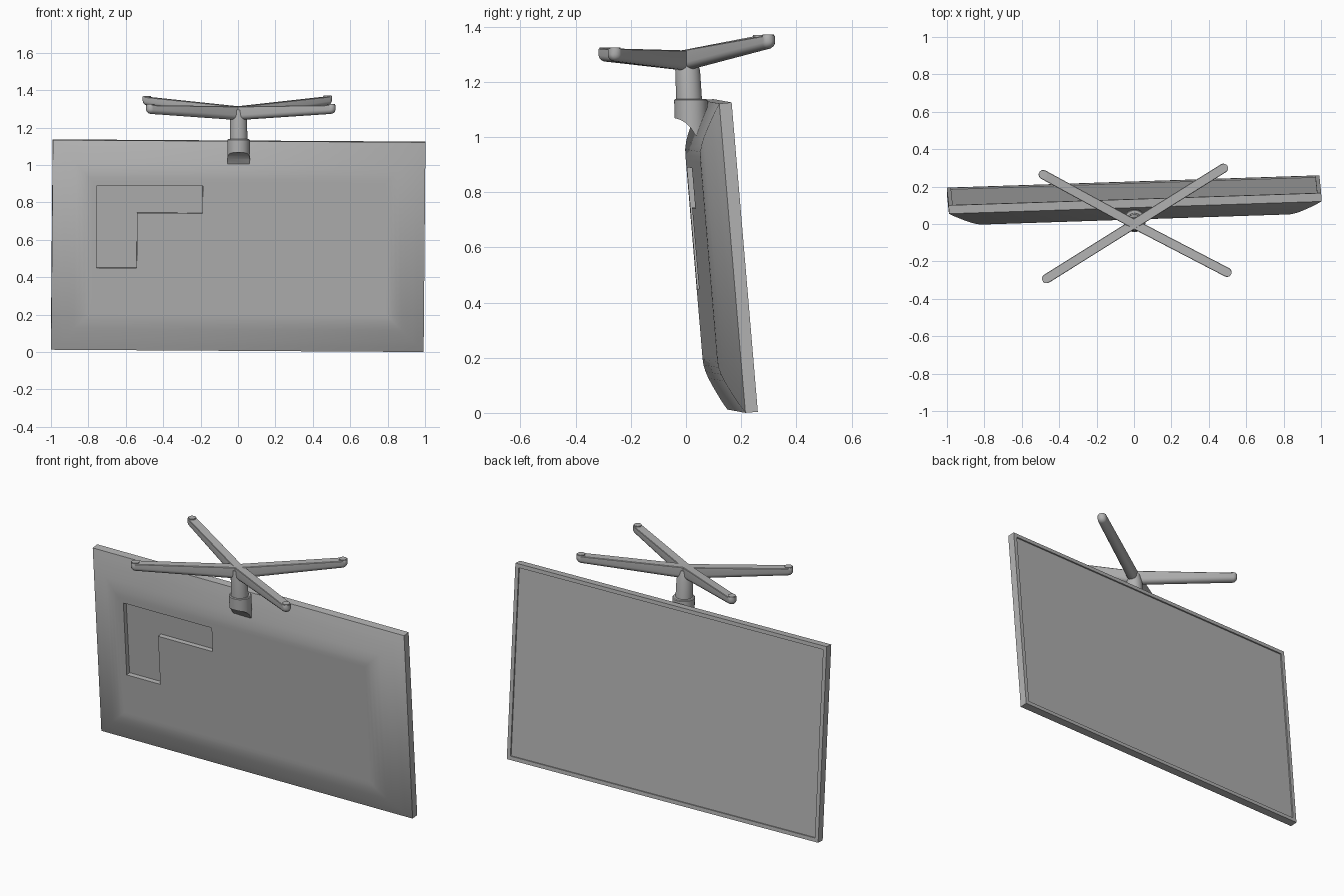
import bpy, bmesh
from math import radians, sin, cos, pi
from mathutils import Matrix, Vector

if "Cube" in bpy.data.objects:
    bpy.data.objects.remove(bpy.data.objects["Cube"], do_unlink=True)

# Single grey plastic
grey = bpy.data.materials.new("grey_plastic")
grey.use_nodes = True
COLOUR = (0.45, 0.45, 0.45, 1)
grey.diffuse_color = COLOUR
grey.node_tree.nodes["Principled BSDF"].inputs["Base Color"].default_value = COLOUR


def activate(ob):
    bpy.ops.object.select_all(action='DESELECT')
    ob.select_set(True)
    bpy.context.view_layer.objects.active = ob


def loft(name, rings):
    """Skin closed rings of equal length and cap both ends."""
    bm = bmesh.new()
    loops = [[bm.verts.new(p) for p in ring] for ring in rings]
    n = len(loops[0])
    for a, b in zip(loops, loops[1:]):
        for i in range(n):
            j = (i + 1) % n
            bm.faces.new((a[i], a[j], b[j], b[i]))
    bm.faces.new(loops[0])
    bm.faces.new(loops[-1])
    bmesh.ops.recalc_face_normals(bm, faces=bm.faces)
    me = bpy.data.meshes.new(name)
    bm.to_mesh(me)
    bm.free()
    me.materials.append(grey)
    ob = bpy.data.objects.new(name, me)
    bpy.context.collection.objects.link(ob)
    return ob


def circle(centre, r, n=40):
    c = Vector(centre)
    return [c + Vector((r * cos(2 * pi * i / n), r * sin(2 * pi * i / n), 0))
            for i in range(n)]


def boolean(ob, cutter, operation):
    cutter.hide_render = True
    mod = ob.modifiers.new("cut", 'BOOLEAN')
    mod.object, mod.operation, mod.solver = cutter, operation, 'EXACT'
    activate(ob)
    bpy.ops.object.modifier_apply(modifier=mod.name)
    bpy.data.objects.remove(cutter, do_unlink=True)


def smooth(ob, angle=35):
    activate(ob)
    bpy.ops.object.shade_smooth_by_angle(angle=radians(angle))


# Display housing: (inset, depth) steps from recessed screen to rounded shell
W, H = 1.993, 1.125
steps = [(0.022, 0.008), (0.022, 0), (0, 0), (0, 0.045), (0.03, 0.063),
         (0.06, 0.079), (0.09, 0.094), (0.12, 0.108), (0.145, 0.117),
         (0.17, 0.123), (0.19, 0.125), (0.21, 0.125)]
rings = []
for inset, depth in steps:
    x, z = W / 2 - inset, H / 2 - inset
    rings.append([(-x, -depth, -z), (x, -depth, -z), (x, -depth, z), (-x, -depth, z)])
housing = loft("display_housing", rings)

# L-shaped connector recess
x0, x1, x2 = -0.76, -0.545, -0.195
z0, z1, z2 = -0.115, 0.181, 0.327
shape = [(x0, z0), (x1, z0), (x1, z1), (x2, z1), (x2, z2), (x0, z2)]
recess = loft("recess_cutter", [[(x, y, z) for x, z in shape] for y in (-0.2, -0.097)])
boolean(housing, recess, 'DIFFERENCE')
smooth(housing, 45)
housing.matrix_world = (Matrix.Translation((0, 0.18, 0.5705))
                        @ Matrix.Rotation(radians(1.86), 4, 'Z')
                        @ Matrix.Rotation(radians(4.85), 4, 'X')
                        @ Matrix.Rotation(radians(0.35), 4, 'Y'))

# Stand column
column = loft("stand_column", [circle((0.004, 0.012, 1.12), 0.047),
                               circle((0.003, 0.006, 1.24), 0.045),
                               circle((0, 0, 1.295), 0.035)])
smooth(column)

# Collar whose lower end curves into the housing
collar = loft("stand_collar", [circle((0.003, 0.022, 0.98), 0.06),
                               circle((0.003, 0.017, 1.134), 0.06),
                               circle((0.003, 0.017, 1.138), 0.056)])
side = [(-0.1, 1.2), (-0.1, 1.075), (-0.04, 1.068), (-0.02, 1.062), (0, 1.05),
        (0.018, 1.032), (0.035, 1.005), (0.1, 1.0), (0.1, 1.2)]
envelope = loft("collar_cutter", [[(x, y, z) for y, z in side] for x in (-0.2, 0.2)])
boolean(collar, envelope, 'INTERSECT')
smooth(collar)


# Stand arms: flat on top, rounded below, tapering to a rounded tip
def arm(name, tip):
    tip = Vector(tip)
    hub = Vector((0, 0, 1.313))
    along = Vector((tip.x, tip.y, 0))
    length = along.length
    along.normalize()
    across = Vector((-along.y, along.x, 0))
    r = 0.025
    stations = [(-0.02, 1), (0.03, 1), (length * 0.5, 1), (length, 1)]
    stations += [(length + r * sin(radians(a)), cos(radians(a))) for a in (25, 50, 70, 85)]
    rings = []
    for t, k in stations:
        f = t / length
        top = hub.z + (tip.z - hub.z) * f
        height = (0.07 - 0.026 * f) * (0.45 + 0.55 * k)
        half = r * k
        curve = min(r, height * 0.5)
        ring = [(half, 0), (half * 0.9, 0.003), (-half * 0.9, 0.003), (-half, 0)]
        for i in range(9):
            a = pi * i / 8
            ring.append((-half * cos(a), -(height - curve) - curve * sin(a)))
        base = along * t
        rings.append([base + across * u + Vector((0, 0, top - 0.003 + v)) for u, v in ring])
    smooth(loft(name, rings))
    # Round foot pad
    pad = [circle(tip - Vector((0, 0, 0.01)), 0.021, 24),
           circle(tip + Vector((0, 0, 0.005)), 0.021, 24)]
    smooth(loft(name.replace("arm", "foot_pad"), pad))


for name, tip in {"back_right_arm": (-0.485, 0.264, 1.364),
                  "back_left_arm": (0.478, 0.298, 1.366),
                  "front_left_arm": (0.497, -0.258, 1.32),
                  "front_right_arm": (-0.467, -0.292, 1.32)}.items():
    arm(name, tip)
